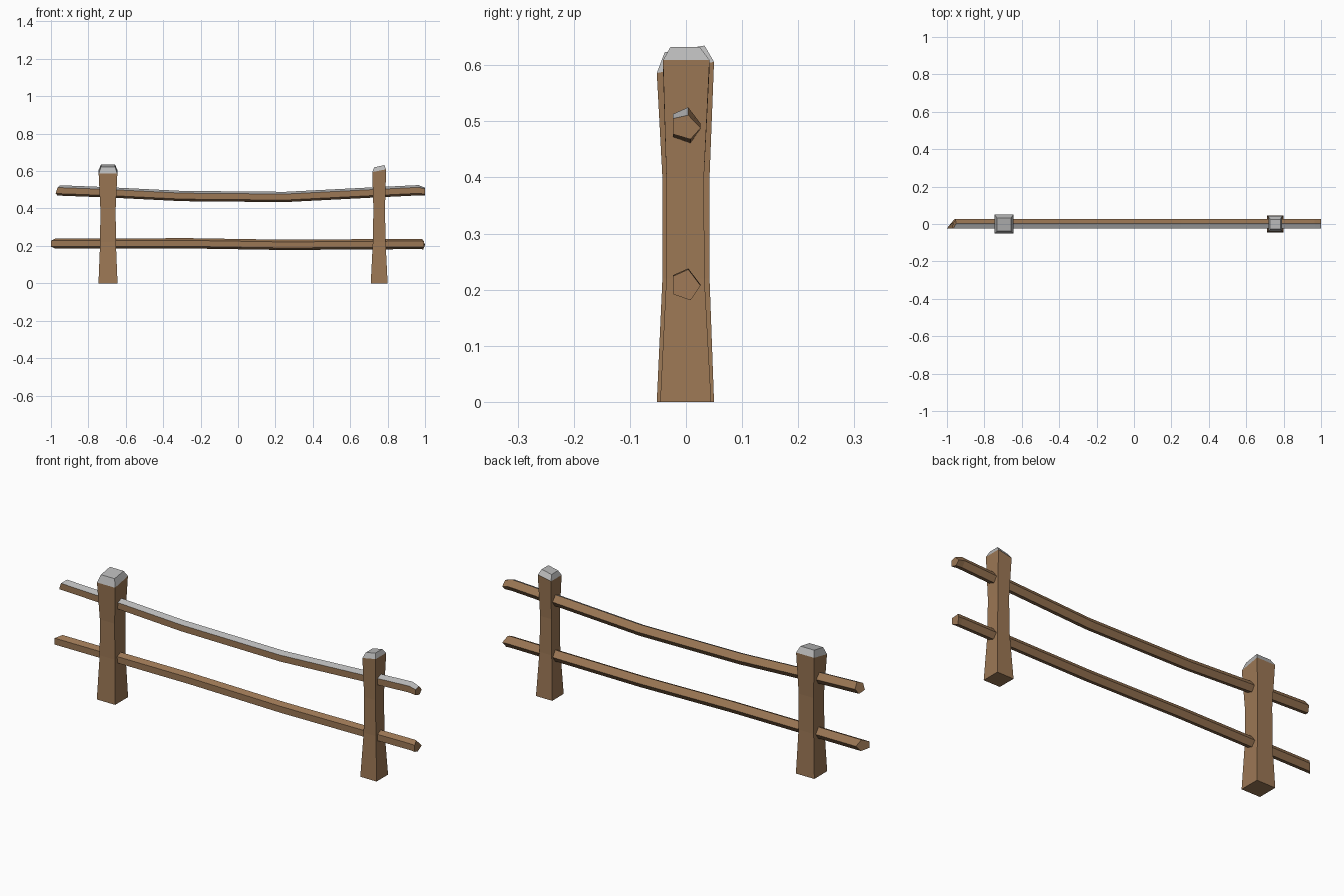
import bpy
import bmesh

cube = bpy.data.objects.get("Cube")
if cube:
    bpy.data.objects.remove(cube, do_unlink=True)


def make_material(name, color):
    mat = bpy.data.materials.new(name)
    mat.use_nodes = True
    mat.diffuse_color = color
    mat.node_tree.nodes["Principled BSDF"].inputs["Base Color"].default_value = color
    return mat


wood = make_material("brown wood", (0.33, 0.185, 0.09, 1))
snow = make_material("pale grey top", (0.48, 0.48, 0.48, 1))


def loft(name, rings, is_grey):
    """Skin a row of rings; is_grey(row, side) picks the grey faces."""
    bm = bmesh.new()
    loops = [[bm.verts.new(p) for p in ring] for ring in rings]
    n = len(loops[0])
    for row in range(len(loops) - 1):
        a, b = loops[row], loops[row + 1]
        for i in range(n):
            j = (i + 1) % n
            face = bm.faces.new((a[i], a[j], b[j], b[i]))
            face.material_index = int(is_grey(row, i))
    bm.faces.new(loops[0][::-1])
    end = bm.faces.new(loops[-1])
    end.material_index = int(is_grey(len(loops) - 1, -1))
    bmesh.ops.recalc_face_normals(bm, faces=bm.faces)
    mesh = bpy.data.meshes.new(name)
    bm.to_mesh(mesh)
    bm.free()
    mesh.materials.append(wood)
    mesh.materials.append(snow)
    obj = bpy.data.objects.new(name, mesh)
    bpy.context.collection.objects.link(obj)
    return obj


def post(name, x, levels):
    """Each level: height, half width, front y, back y, tilt along x, tilt along y."""
    rings = []
    for z, w, front, back, tx, ty in levels:
        rings.append([(x + sx * w, front if sy < 0 else back, z + sx * tx + sy * ty)
                      for sx, sy in ((-1, -1), (1, -1), (1, 1), (-1, 1))])
    loft(name, rings, lambda row, side: row >= 3)


# Waisted posts with bevelled, tilted caps
post("right_post", -0.695, [
    (0, 0.051, -0.052, 0.05, 0, 0),
    (0.22, 0.042, -0.042, 0.042, 0, 0),
    (0.4, 0.041, -0.042, 0.042, 0, 0),
    (0.596, 0.05, -0.052, 0.05, 0, 0.01),
    (0.629, 0.038, -0.038, 0.033, 0, 0.006)])
post("left_post", 0.755, [
    (0, 0.045, -0.046, 0.045, 0, 0),
    (0.22, 0.034, -0.035, 0.033, 0, 0),
    (0.4, 0.031, -0.035, 0.032, 0, 0),
    (0.602, 0.037, -0.041, 0.042, 0.007, 0),
    (0.626, 0.027, -0.028, 0.025, 0.006, 0)])

# Five-sided rail section: y, z around the centre
SECTION = [(-0.023, 0.015), (0.004, 0.027), (0.026, -0.002),
           (0.008, -0.028), (-0.023, -0.017)]


def rail(name, path, start_cut, end_cut, grey_top):
    """Sweep the section along (x, z) points, offsetting the end rings per corner."""
    rings = [[(x, y, z + dz) for y, dz in SECTION] for x, z in path]
    for ring, cut in ((rings[0], start_cut), (rings[-1], end_cut)):
        for i, (dx, dz) in enumerate(cut):
            x, y, z = ring[i]
            ring[i] = (x + dx, y, z + dz)
    loft(name, rings, lambda row, side: grey_top and side == 0)


# Sagging upper rail
rail("upper_rail",
     [(-0.975, 0.497), (-0.7, 0.487), (-0.3, 0.467), (0.25, 0.462),
      (0.7, 0.485), (0.965, 0.498), (1.0, 0.494)],
     [(0.01, 0), (0.025, 0), (0.02, 0), (0.01, 0), (0, 0)],
     [(0, -0.004), (0, -0.01), (0, -0.004), (0, 0.002), (0, 0)], True)

# Nearly straight lower rail
rail("lower_rail",
     [(-1.0, 0.213), (-0.25, 0.214), (0.25, 0.206), (0.975, 0.211), (1.0, 0.209)],
     [(0, 0), (0.025, 0), (0.04, 0), (0.025, 0), (0, 0)],
     [(-0.005, 0), (-0.015, 0), (0, 0), (-0.01, 0), (-0.005, 0)], False)
